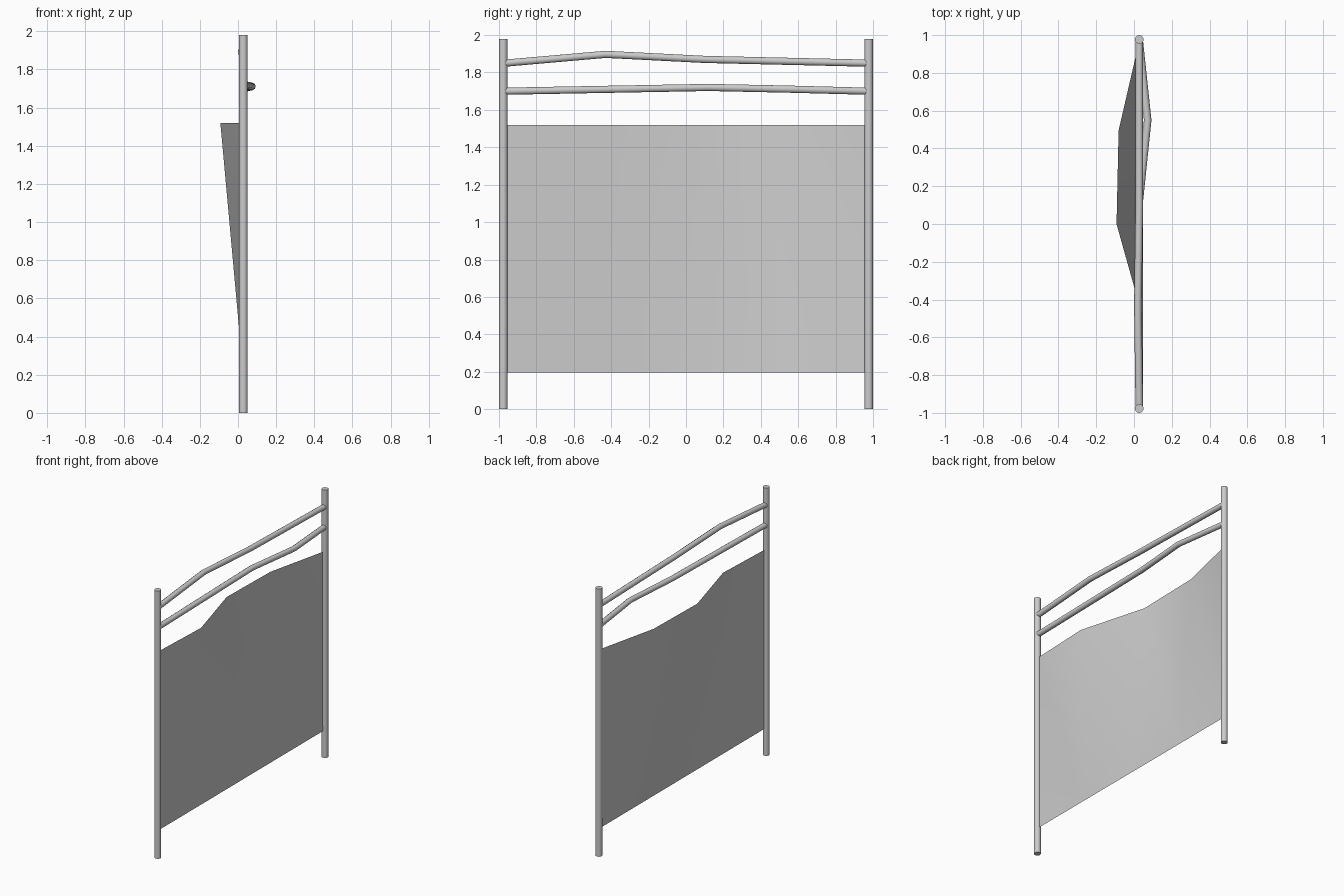
import bpy, bmesh, math

cube = bpy.data.objects.get("Cube")
if cube:
    bpy.data.objects.remove(cube, do_unlink=True)

POST_X, POST_Y, POST_R, POST_H = 0.028, 0.977, 0.023, 1.98
RAIL_R = 0.02

steel = bpy.data.materials.new("grey_steel")
steel.use_nodes = True
grey = (0.6, 0.6, 0.6, 1)
steel.diffuse_color = grey
steel.node_tree.nodes["Principled BSDF"].inputs["Base Color"].default_value = grey


def post(name, y):
    bpy.ops.mesh.primitive_cylinder_add(vertices=20, radius=POST_R, depth=POST_H,
                                        location=(POST_X, y, POST_H / 2))
    ob = bpy.context.object
    ob.name = name
    ob.data.materials.append(steel)
    bpy.ops.object.shade_smooth_by_angle(angle=math.radians(40))


def rail(name, points):
    curve = bpy.data.curves.new(name, "CURVE")
    curve.dimensions = "3D"
    curve.bevel_depth = RAIL_R
    curve.bevel_resolution = 3
    curve.use_fill_caps = True
    spline = curve.splines.new("POLY")
    spline.points.add(len(points) - 1)
    for p, co in zip(spline.points, points):
        p.co = (*co, 1)
    spline.use_smooth = True
    curve.materials.append(steel)
    bpy.context.collection.objects.link(bpy.data.objects.new(name, curve))


# Upright posts
post("front_post", -POST_Y)
post("back_post", POST_Y)

# Bent rails between the posts
rail("upper_rail", [(POST_X, -0.968, 1.85), (0.0205, -0.43, 1.897),
                    (POST_X, 0.1, 1.87), (POST_X, 0.968, 1.85)])
rail("lower_rail", [(POST_X, -0.968, 1.70), (POST_X, 0.12, 1.72),
                    (0.0725, 0.55, 1.711), (POST_X, 0.968, 1.70)])

# Thin sheet: straight lower edge, buckled upper edge, creased from top to bottom
bm = bmesh.new()
top_edge = [(POST_X, -0.97), (0.0475, -0.5), (-0.0925, 0), (-0.0815, 0.495), (POST_X, 0.97)]
columns = [(bm.verts.new((POST_X, y, 0.197)), bm.verts.new((x, y, 1.52))) for x, y in top_edge]
for (a, b), (c, d) in zip(columns, columns[1:]):
    bm.faces.new((a, c, b)).smooth = True
    bm.faces.new((b, c, d)).smooth = True
mesh = bpy.data.meshes.new("sheet_panel")
bm.to_mesh(mesh)
bm.free()
mesh.materials.append(steel)
bpy.context.collection.objects.link(bpy.data.objects.new("sheet_panel", mesh))
